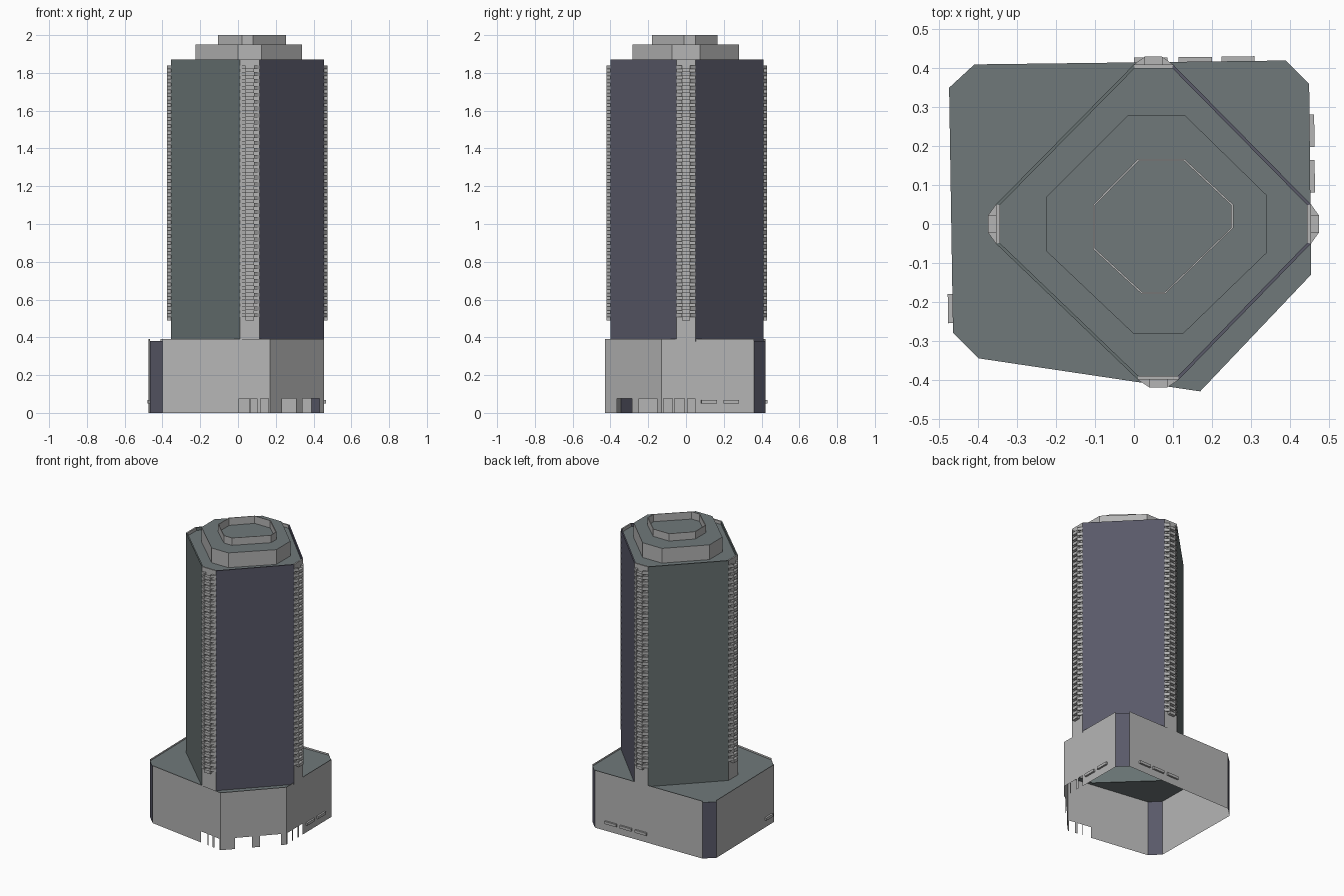
import bpy, bmesh
from mathutils import Vector

cube = bpy.data.objects.get("Cube")
if cube:
    bpy.data.objects.remove(cube, do_unlink=True)


def material(name, rgb):
    m = bpy.data.materials.new(name)
    m.use_nodes = True
    m.diffuse_color = (*rgb, 1)
    m.node_tree.nodes["Principled BSDF"].inputs["Base Color"].default_value = (*rgb, 1)
    return m


MATS = [material("concrete grey", (0.46, 0.46, 0.46)),
        material("roof slate", (0.16, 0.19, 0.195)),
        material("green glass", (0.135, 0.165, 0.165)),
        material("navy glass", (0.10, 0.10, 0.14))]
GREY, ROOF, GREEN, NAVY = range(4)


class Part:
    """Collects faces of one object."""

    def __init__(self, name):
        self.name, self.bm = name, bmesh.new()

    def face(self, points, mat):
        f = self.bm.faces.new([self.bm.verts.new(p) for p in points])
        f.material_index = mat

    def wall(self, a, b, z0, z1, mat):
        self.face([(*a, z0), (*b, z0), (*b, z1), (*a, z1)], mat)

    def prism(self, loop, z0, z1, mat, top_mat=None):
        for a, b in edges(loop):
            self.wall(a, b, z0, z1, mat)
        self.face([(*p, z1) for p in loop], mat if top_mat is None else top_mat)
        self.face([(*p, z0) for p in reversed(loop)], mat)

    def ring(self, outer, inner, z, mats):
        for i, ((a, b), (c, d)) in enumerate(zip(edges(outer), edges(inner))):
            self.face([(*a, z), (*b, z), (*d, z), (*c, z)], mats[i])

    def finish(self):
        mesh = bpy.data.meshes.new(self.name)
        self.bm.to_mesh(mesh)
        self.bm.free()
        for m in MATS:
            mesh.materials.append(m)
        obj = bpy.data.objects.new(self.name, mesh)
        bpy.context.collection.objects.link(obj)


def edges(loop):
    return list(zip(loop, loop[1:] + loop[:1]))


def scaled(loop, k):
    c = sum((Vector(p) for p in loop), Vector((0, 0))) / len(loop)
    return [tuple(c + (Vector(p) - c) * k) for p in loop]


def lerp(a, b, t):
    return tuple(Vector(a).lerp(Vector(b), t))


# Outlines, counter-clockwise from the front
podium = [(-0.40, -0.345), (0.17, -0.43), (0.455, -0.13), (0.45, 0.36),
          (0.39, 0.42), (-0.41, 0.41), (-0.475, 0.35), (-0.465, -0.28)]
tower = [(0.01, -0.40), (0.115, -0.40), (0.455, -0.05), (0.455, 0.05),
         (0.10, 0.41), (0.0, 0.41), (-0.355, 0.05), (-0.355, -0.05)]
tier = [(0.0, -0.283), (0.125, -0.283), (0.34, -0.075), (0.34, 0.075),
        (0.13, 0.28), (-0.015, 0.28), (-0.225, 0.07), (-0.225, -0.07)]
crown = [(0.02, -0.18), (0.08, -0.18), (0.255, -0.01), (0.255, 0.05),
         (0.13, 0.167), (0.01, 0.167), (-0.105, 0.05), (-0.105, -0.065)]

# Podium walls, with street openings left between piers
BASE_TOP, DOOR = 0.39, 0.075
openings = {0: [(0.71, 0.81), (0.82, 0.88), (0.91, 0.985)],
            1: [(0.22, 0.48), (0.6, 0.92)],
            2: [(0.02, 0.12), (0.14, 0.25), (0.28, 0.36)]}
walls = Part("podium_walls")
for i, (a, b) in enumerate(edges(podium)):
    corner = i in (3, 5, 7)
    if i not in openings:
        walls.wall(a, b, 0, BASE_TOP - 0.01 * corner, NAVY if corner else GREY)
        continue
    walls.wall(a, b, DOOR, BASE_TOP, GREY)
    cuts = [0] + [t for gap in openings[i] for t in gap] + [1]
    for t0, t1 in zip(cuts[::2], cuts[1::2]):
        walls.wall(lerp(a, b, t0), lerp(a, b, t1), 0, DOOR, GREY)
walls.finish()

# Podium roof with the tower shaft left open
roof = Part("podium_roof")
rim = []
for loop in (podium, scaled(tower, 0.96)):
    vs = [roof.bm.verts.new((*p, BASE_TOP - 0.012)) for p in loop]
    rim += [roof.bm.edges.new(e) for e in edges(vs)]
bmesh.ops.triangle_fill(roof.bm, edges=rim, use_beauty=True, normal=(0, 0, 1))
for f in roof.bm.faces:
    f.material_index = ROOF
roof.finish()

# Tower shaft: glass on the long sides, concrete on the narrow ones
TOP, DECK = 1.87, 1.85
colours = [GREY, NAVY, GREY, NAVY, GREY, GREEN, GREY, GREEN]
inner = scaled(tower, 0.975)
shaft = Part("tower_shaft")
for i, (a, b) in enumerate(edges(tower)):
    shaft.wall(a, b, BASE_TOP - 0.012, TOP, colours[i])
for i, (a, b) in enumerate(edges(inner)):
    shaft.wall(b, a, DECK, TOP, colours[i])
shaft.ring(tower, inner, TOP, colours)
shaft.face([(*p, DECK) for p in inner], ROOF)
shaft.finish()

# Stepped top: solid tier and thin-walled open crown
step = Part("roof_tier")
step.prism(tier, DECK, 1.95, GREY, ROOF)
step.finish()
parapet = Part("roof_crown")
crown_in = scaled(crown, 0.97)
for (a, b), (c, d) in zip(edges(crown), edges(crown_in)):
    parapet.wall(a, b, 1.95, 2.0, GREY)
    parapet.wall(d, c, 1.95, 2.0, GREY)
parapet.ring(crown, crown_in, 2.0, [GREY] * 8)
parapet.finish()

# Balcony stacks: centre bays and side wedges staggered by half a floor
FLOORS, LOW, HIGH = 37, 0.49, 1.84
pitch = (HIGH - LOW) / FLOORS
names = ["front", "left", "back", "right"]
for name, (a, b) in zip(names, edges(tower)[::2]):
    stack = Part(name + "_balconies")
    along = (Vector(b) - Vector(a)).normalized()
    out = Vector((along.y, -along.x)) * 0.02
    p, q = lerp(a, b, 0.28), lerp(a, b, 0.72)
    po, qo = tuple(Vector(p) + out), tuple(Vector(q) + out)
    for n in range(FLOORS):
        z = LOW + n * pitch
        stack.prism([p, po, qo, q], z, z + pitch * 0.55, GREY)
        z += pitch * 0.45
        stack.prism([a, po, p], z, z + pitch * 0.55, GREY)
        stack.prism([q, qo, b], z, z + pitch * 0.55, GREY)
    stack.finish()

# Small ledges low on the podium walls: wall index and span
ledges = Part("wall_ledges")
for i, t0, t1 in [(2, 0.43, 0.6), (2, 0.67, 0.84), (4, 0.1, 0.206),
                  (4, 0.237, 0.344), (4, 0.38, 0.487), (6, 0.84, 0.96)]:
    a, b = edges(podium)[i]
    p, q = Vector(lerp(a, b, t0)), Vector(lerp(a, b, t1))
    d = (q - p).normalized()
    out = Vector((d.y, -d.x)) * 0.012
    ledges.prism([tuple(v) for v in (p, p + out, q + out, q)], 0.05, 0.068, GREY)
ledges.finish()
